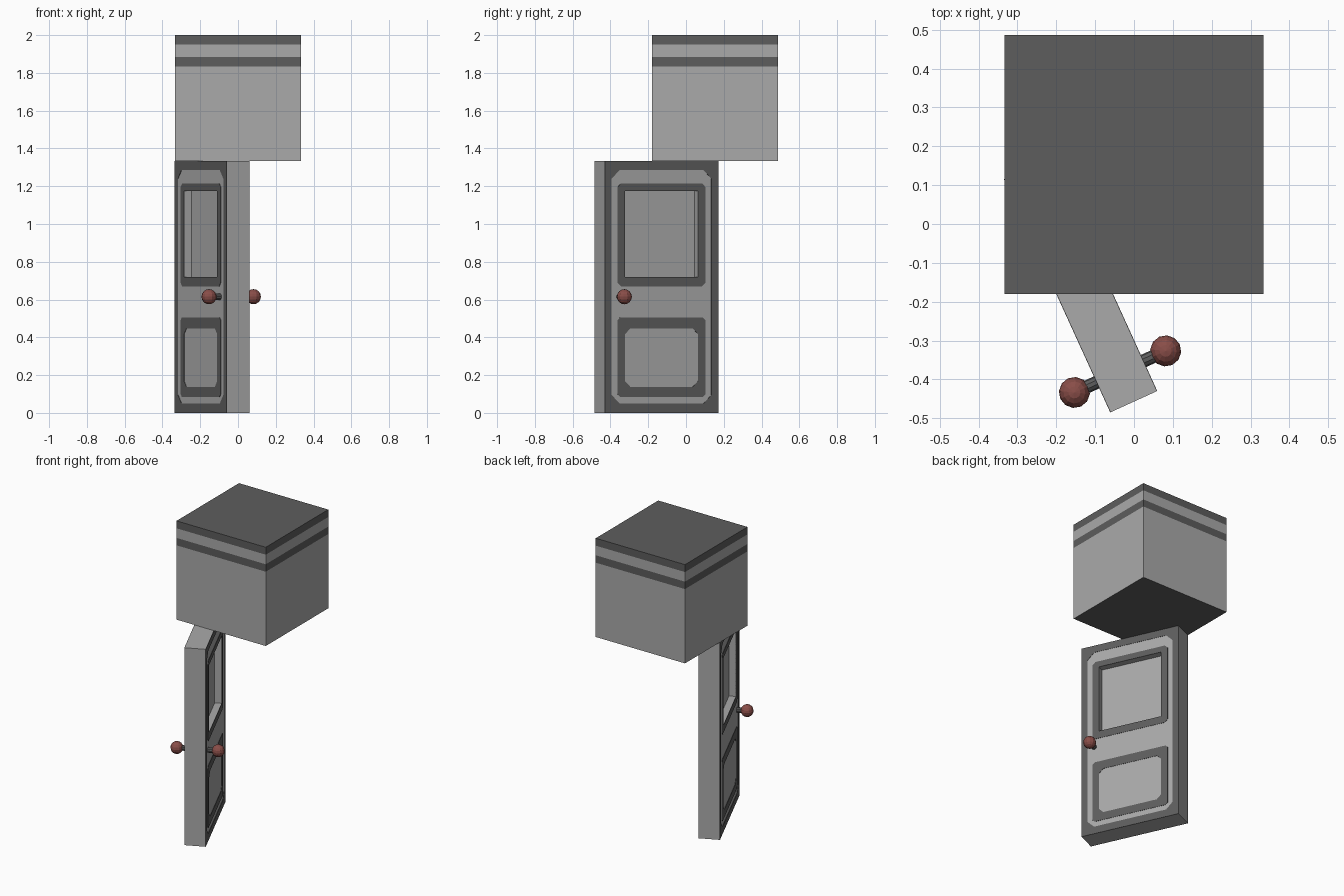
import bpy, bmesh, math
from mathutils import Matrix, Vector

if "Cube" in bpy.data.objects:
    bpy.data.objects.remove(bpy.data.objects["Cube"])


def material(name, rgb):
    m = bpy.data.materials.new(name)
    m.diffuse_color = (*rgb, 1)
    m.use_nodes = True
    m.node_tree.nodes["Principled BSDF"].inputs["Base Color"].default_value = m.diffuse_color
    return m


LIGHT = material("light_grey", (0.40, 0.40, 0.40))
DARK = material("dark_grey", (0.11, 0.11, 0.11))
RED = material("dull_red", (0.25, 0.075, 0.065))

# Local door axes: x = thickness, y = width, z = up
DOOR = Matrix.Translation((-0.1375, -0.157, 0)) @ Matrix.Rotation(math.radians(24.5), 4, 'Z')
W, T, H = 0.33, 0.0645, 1.333        # half width, half thickness, height
HOLE = (-0.212, 0.212, 0.72, 1.175)  # window opening


def finish(bm, name, mats, matrix=Matrix()):
    bmesh.ops.recalc_face_normals(bm, faces=bm.faces)
    me = bpy.data.meshes.new(name)
    bm.to_mesh(me)
    bm.free()
    for m in mats:
        me.materials.append(m)
    ob = bpy.data.objects.new(name, me)
    ob.matrix_world = matrix
    bpy.context.collection.objects.link(ob)
    return ob


def outline(bm, x, rect, cut):
    """Rectangle in the door plane with cut corners, always 8 points."""
    y0, y1, z0, z1 = rect
    pts = [(y0 + cut, z0), (y1 - cut, z0), (y1, z0 + cut), (y1, z1 - cut),
           (y1 - cut, z1), (y0 + cut, z1), (y0, z1 - cut), (y0, z0 + cut)]
    return [bm.verts.new((x, y, z)) for y, z in pts]


def ring(name, outer, outer_cut, inner, inner_cut, x0, x1, mat):
    """Flat frame between two outlines, from x0 to x1."""
    bm = bmesh.new()
    a, b = outline(bm, x0, outer, outer_cut), outline(bm, x0, inner, inner_cut)
    c, d = outline(bm, x1, outer, outer_cut), outline(bm, x1, inner, inner_cut)
    for i in range(8):
        j = (i + 1) % 8
        for p, q in ((a, b), (c, d), (a, c), (b, d)):
            bm.faces.new((p[i], p[j], q[j], q[i]))
    bmesh.ops.remove_doubles(bm, verts=bm.verts, dist=1e-5)
    return finish(bm, name, [mat], DOOR)


def box(name, lo, hi, mat, matrix):
    bm = bmesh.new()
    lo, hi = Vector(lo), Vector(hi)
    bmesh.ops.create_cube(bm, size=1, matrix=Matrix.Translation((lo + hi) / 2)
                          @ Matrix.Diagonal((*(hi - lo), 1)))
    return finish(bm, name, [mat], matrix)


# Block with dark bands around its upper edge, dark top and bottom
bm = bmesh.new()
bmesh.ops.create_cube(bm, size=2 / 3, matrix=Matrix.Translation((0, 0.1535, 5 / 3)))
for z in (1.835, 1.885, 1.95):
    bmesh.ops.bisect_plane(bm, geom=bm.verts[:] + bm.edges[:] + bm.faces[:],
                           plane_co=(0, 0, z), plane_no=(0, 0, 1))
for f in bm.faces:
    z = f.calc_center_median().z
    f.material_index = int(abs(f.normal.z) > 0.5 or z > 1.95 or 1.835 < z < 1.885)
finish(bm, "banded_block", [LIGHT, DARK])

# Door slab with window opening and recessed pane
ring("door_slab", (-W, W, 0, H), 0, HOLE, 0, -T, T, LIGHT)
box("window_pane", (-0.022, HOLE[0], HOLE[2]), (0.022, HOLE[1], HOLE[3]), LIGHT, DOOR)

# Painted trim and knobs, the same on both faces
for side, s in (("left", -1), ("right", 1)):
    x0, x1 = s * (T - 0.001), s * (T + 0.002)
    ring(side + "_border_trim", (-W, W, 0, H), 0,
         (-0.29, 0.29, 0.05, 1.285), 0.045, x0, x1, DARK)
    ring(side + "_window_trim", (-0.256, 0.256, 0.67, 1.215), 0.02,
         HOLE, 0, x0, x1, DARK)
    ring(side + "_panel_trim", (-0.256, 0.256, 0.085, 0.505), 0.015,
         (-0.212, 0.212, 0.138, 0.447), 0.03, x0, x1, DARK)

    bm = bmesh.new()
    bmesh.ops.create_cone(bm, cap_ends=True, segments=10, radius1=0.017, radius2=0.017,
                          depth=0.07, matrix=Matrix.Translation((s * 0.092, -0.245, 0.615))
                          @ Matrix.Rotation(math.pi / 2, 4, 'Y'))
    finish(bm, side + "_knob_stem", [DARK], DOOR)

    bm = bmesh.new()
    bmesh.ops.create_uvsphere(bm, u_segments=12, v_segments=8, radius=0.04,
                              matrix=Matrix.Translation((s * 0.129, -0.245, 0.615)))
    finish(bm, side + "_knob", [RED], DOOR)
